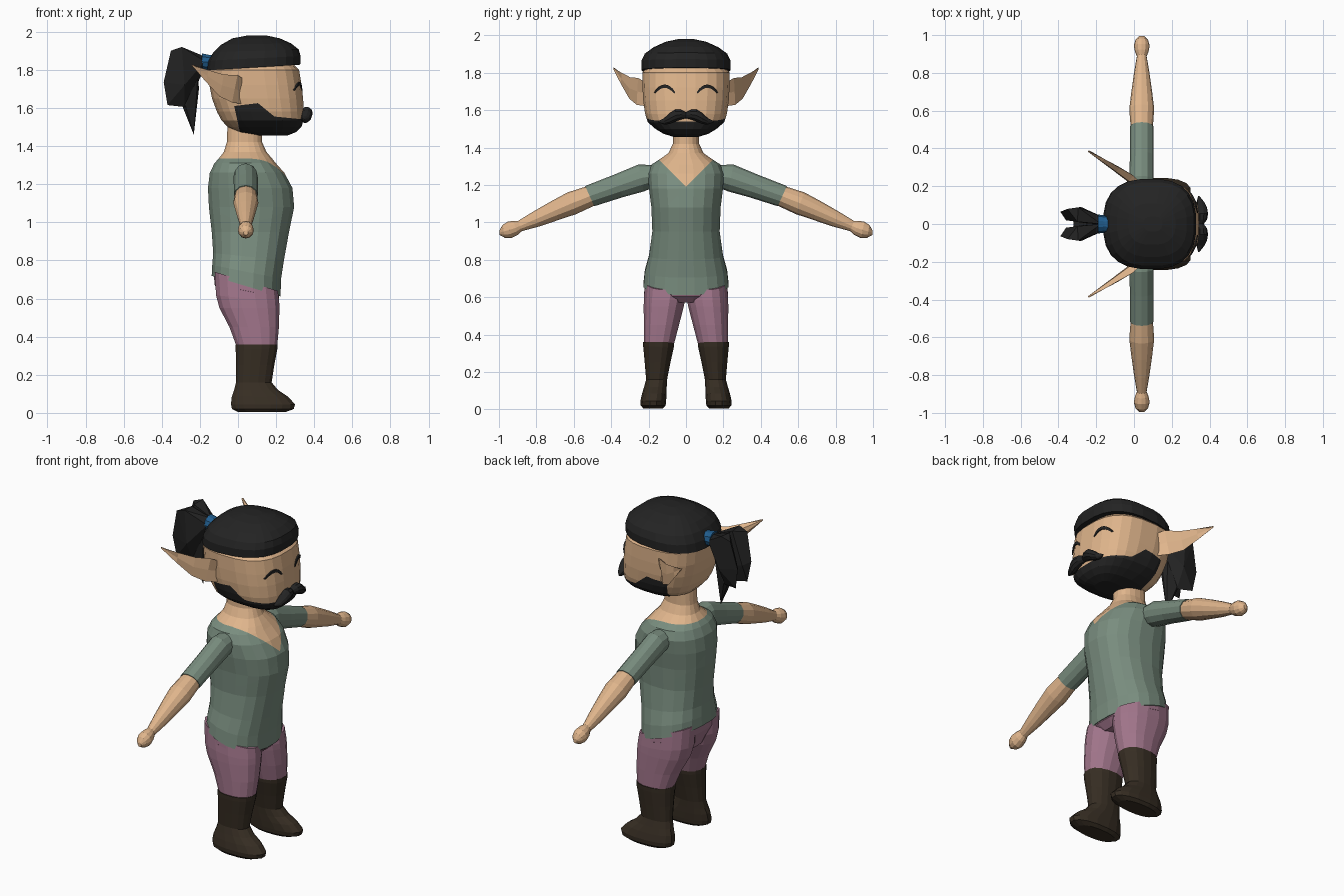
import bpy, bmesh, math
from mathutils import Vector

if "Cube" in bpy.data.objects:
    bpy.data.objects.remove(bpy.data.objects["Cube"])


def material(name, rgb):
    m = bpy.data.materials.new(name)
    m.diffuse_color = (*rgb, 1)
    m.use_nodes = True
    m.node_tree.nodes["Principled BSDF"].inputs["Base Color"].default_value = m.diffuse_color
    return m


SKIN = material("skin", (.74, .46, .26))
SHIRT = material("sage_cloth", (.19, .265, .21))
PANTS = material("mauve_cloth", (.36, .18, .26))
BOOT = material("dark_brown_leather", (.038, .027, .017))
HAIR = material("black_hair", (.017, .017, .017))
BLUE = material("blue_band", (.015, .11, .27))


def power(t, p):
    return math.copysign(abs(t) ** (2 / p), t)


def ring(z, x0, x1, y0, y1, tilt=0, p=2.3, n=20):
    """Horizontal rounded ring, tilted along x."""
    pts = []
    for i in range(n):
        a = 2 * math.pi * (i + .5) / n
        dx = (x1 - x0) / 2 * power(math.cos(a), p)
        dy = (y1 - y0) / 2 * power(math.sin(a), p)
        pts.append(Vector(((x0 + x1) / 2 + dx, (y0 + y1) / 2 + dy, z + tilt * dx)))
    return pts


def side_ring(y, cx, cz, hx, hz, lean=0, n=12):
    """Ring facing along y, for arms and moustache."""
    pts = []
    for i in range(n):
        a = 2 * math.pi * i / n
        dz = hz * math.sin(a)
        pts.append(Vector((cx + hx * math.cos(a), y + lean * dz, cz + dz)))
    return pts


def finish(name, bm, mats, mirror=False):
    bmesh.ops.recalc_face_normals(bm, faces=bm.faces)
    me = bpy.data.meshes.new(name)
    bm.to_mesh(me)
    bm.free()
    ob = bpy.data.objects.new(name, me)
    bpy.context.collection.objects.link(ob)
    for m in mats:
        me.materials.append(m)
    if mirror:
        mod = ob.modifiers.new("mirror", 'MIRROR')
        mod.use_axis = (False, True, False)
        mod.use_mirror_merge = False
    return ob


def loft(rings):
    bm = bmesh.new()
    rows = [[bm.verts.new(p) for p in r] for r in rings]
    n = len(rows[0])
    for a, b in zip(rows, rows[1:]):
        for i in range(n):
            j = (i + 1) % n
            bm.faces.new((a[i], a[j], b[j], b[i]))
    bm.faces.new(rows[0][::-1])
    bm.faces.new(rows[-1])
    return bm


def hull(name, points, mat, mirror=True):
    bm = bmesh.new()
    for p in points:
        bm.verts.new(p)
    bmesh.ops.convex_hull(bm, input=bm.verts)
    bmesh.ops.delete(bm, geom=[v for v in bm.verts if not v.link_faces], context='VERTS')
    return finish(name, bm, [mat], mirror)


def cut(bm, co, no):
    bmesh.ops.bisect_plane(bm, geom=bm.verts[:] + bm.edges[:] + bm.faces[:],
                           dist=1e-5, plane_co=co, plane_no=no)


def paint(bm, rule):
    for f in bm.faces:
        f.material_index = int(rule(f.calc_center_median()))


# Torso and neck: shirt with a V neckline cut into it
body = [(.665, -.14, .225, .23, -.3), (.74, -.137, .228, .222, -.2), (.82, -.132, .243, .2, -.1),
        (.95, -.14, .27, .182, 0), (1.08, -.155, .297, .187, 0), (1.18, -.16, .288, .2, 0),
        (1.26, -.15, .245, .205, 0), (1.31, -.125, .2, .185, 0), (1.335, -.102, .18, .145, 0),
        (1.37, -.075, .15, .095, 0), (1.42, -.06, .128, .071, 0), (1.53, -.055, .125, .07, 0)]
bm = loft([ring(z, a, b, -h, h, t) for z, a, b, h, t in body])
for s in (1, -1):
    cut(bm, (0, 0, 1.19), (0, -s, 1))
paint(bm, lambda c: c.z > 1.335 or (c.x > .06 and c.z > 1.19 + abs(c.y)))
finish("shirt_and_neck", bm, [SHIRT, SKIN])

# Hips and trouser legs
hips = [(.70, -.13, .215, .222, -.3), (.64, -.125, .218, .225, -.2), (.57, -.08, .18, .15, 0)]
finish("trouser_hips", loft([ring(z, a, b, -h, h, t) for z, a, b, h, t in hips]), [PANTS])
leg = [(.69, -.125, .212, .002, .22, -.3), (.60, -.118, .219, .002, .227, -.1),
       (.55, -.1, .22, .01, .228, 0), (.45, -.047, .217, .036, .227, 0), (.345, -.008, .207, .064, .226, 0)]
finish("trouser_legs", loft([ring(*r, n=16) for r in leg]), [PANTS], True)

# Boots
boot = [(.36, -.014, .21, .061, .231), (.335, -.014, .208, .063, .23), (.25, -.012, .192, .082, .222),
        (.16, -.012, .178, .1, .214), (.12, -.022, .212, .102, .225), (.085, -.035, .265, .103, .236),
        (.045, -.04, .302, .105, .245), (.02, -.034, .295, .108, .243), (.004, .0, .25, .125, .228)]
finish("boots", loft([ring(*r, n=16) for r in boot]), [BOOT], True)

# Sleeves, forearms and ball hands
sleeve = [(.13, .04, 1.255, .06, .05, 0), (.24, .04, 1.237, .064, .072, .2), (.36, .041, 1.195, .063, .06, .4),
          (.515, .041, 1.14, .063, .054, .45)]
finish("sleeves", loft([side_ring(*r) for r in sleeve]), [SHIRT], True)
arm = [(.50, .041, 1.145, .058, .05, .45), (.61, .041, 1.102, .066, .058, .4), (.70, .041, 1.063, .055, .05, .4),
       (.80, .041, 1.018, .041, .04, .4), (.888, .041, .98, .026, .027, .4), (.912, .041, .97, .036, .038, .3),
       (.945, .041, .959, .042, .044, .2), (.975, .041, .951, .033, .034, .2), (.996, .041, .945, .012, .013, 0)]
finish("forearms_and_hands", loft([side_ring(*r) for r in arm]), [SKIN], True)

# Head with the beard cut in
head = [(1.455, .1, .26, .06), (1.473, .0, .305, .12), (1.5, -.055, .334, .165), (1.535, -.088, .345, .205),
        (1.58, -.112, .347, .22), (1.65, -.138, .343, .23), (1.72, -.152, .335, .234),
        (1.80, -.158, .322, .235), (1.86, -.1, .26, .18)]
bm = loft([ring(z, a, b, -h, h, 0, 2.7, 24) for z, a, b, h in head])
edges = [((-.02, 1.61), .12), ((.105, 1.625), -.82), ((.19, 1.555), -.1)]
for (x, z), k in edges:
    cut(bm, (x, 0, z), (-k, 0, 1))
cut(bm, (-.02, 0, 1.61), (1, 0, .22))


def is_beard(c):
    a, b, d = [z + k * (c.x - x) for (x, z), k in edges]
    return c.z < max(min(a, b), min(a, d)) and c.x > -.02 + (1.61 - c.z) * .22


paint(bm, is_beard)
finish("head_and_beard", bm, [SKIN, HAIR])

# Cap of hair
cap = [(1.812, -.164, .328, .238, .06), (1.86, -.156, .33, .24, .05), (1.90, -.13, .32, .222, .03),
       (1.935, -.09, .28, .175, .02), (1.965, -.03, .22, .11, 0), (1.98, .05, .15, .04, 0)]
finish("hair_cap", loft([ring(z, a, b, -h, h, t, 2.6, 24) for z, a, b, h, t in cap]), [HAIR])

# Closed smiling eyes: thin arcs following the face
bm = bmesh.new()
rows = []
for i in range(9):
    t = i / 4 - 1
    y, z, w = .114 + .054 * t, 1.728 - .036 * t * t, .0085 * (1 - .55 * abs(t) ** 3)
    x = .092 + .242 * (1 - (y / .234) ** 2.7) ** (1 / 2.7)
    d = Vector((0, .072 * t, .054)).normalized() * w
    c = Vector((x, y, z))
    rows.append([bm.verts.new(c + s * d + Vector((o, 0, 0))) for s, o in ((1, -.003), (1, .006), (-1, .006), (-1, -.003))])
for a, b in zip(rows, rows[1:]):
    for i in range(4):
        bm.faces.new((a[i], a[i - 1], b[i - 1], b[i]))
bm.faces.new(rows[0])
bm.faces.new(rows[-1])
finish("eyes", bm, [HAIR], True)

# Moustache
lobe = [(.0, .352, 1.572, .018, .017), (.025, .358, 1.576, .029, .027), (.055, .36, 1.572, .032, .034),
        (.085, .358, 1.556, .029, .031), (.115, .352, 1.54, .021, .019), (.147, .343, 1.538, .004, .004)]
finish("moustache", loft([side_ring(*r, n=10) for r in lobe]), [HAIR], True)

# Pointed ears: folded leaf with a recessed outer face
sections = [((.035, .2, 1.68), .06, .04, .03), ((-.02, .255, 1.70), .072, .03, .012),
            ((-.09, .295, 1.718), .057, .02, .0), ((-.165, .34, 1.768), .031, .012, .0),
            ((-.242, .385, 1.824), .003, .003, .002)]
across = Vector((.53, .85, 0))
rings = []
for c, h, thick, dish in sections:
    c = Vector(c)
    up = Vector((.2, -.05, 1)) * h
    rings.append([c + up + across * .006, c + across * (thick * .6 - dish), c - up + across * .006,
                  c - up * .4 - across * thick, c + up * .5 - across * thick])
finish("ears", loft(rings), [SKIN], True)

# Ponytail: blue tie, two faceted lobes and a hanging tip
bm = loft([[Vector((x, r * math.cos(a), 1.84 + .1 * (-.16 - x) + r * .9 * math.sin(a)))
            for a in [2 * math.pi * k / 10 for k in range(10)]]
           for x, r in ((-.12, .05), (-.155, .046), (-.19, .05))])
finish("hair_tie", bm, [BLUE])
hull("ponytail_lobes", [(-.175, .0, 1.87), (-.175, .042, 1.845), (-.18, .0, 1.80), (-.295, .088, 1.92),
                        (-.352, .08, 1.90), (-.30, .012, 1.915), (-.39, .065, 1.735), (-.37, .055, 1.615),
                        (-.28, .03, 1.605), (-.225, .0, 1.70), (-.36, .02, 1.72), (-.28, .09, 1.72)], HAIR)
hull("ponytail_tip", [(-.21, .035, 1.78), (-.21, -.035, 1.78), (-.32, .03, 1.68), (-.32, -.03, 1.68),
                      (-.275, .035, 1.61), (-.275, -.035, 1.61), (-.205, .0, 1.70), (-.232, .0, 1.46)], HAIR, False)
